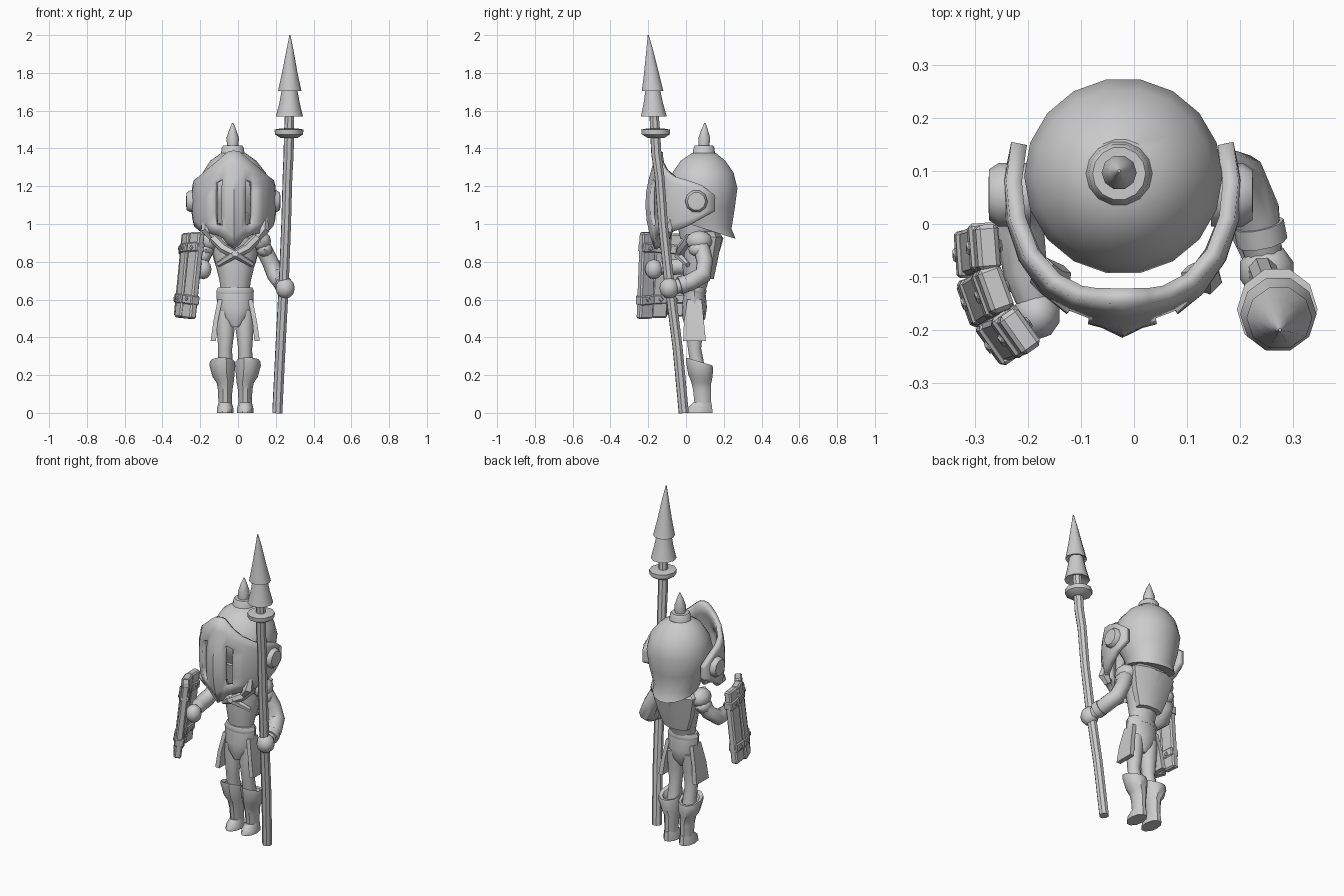
import bpy, bmesh, math
from mathutils import Vector, Matrix

CX = -0.015  # body centre line


def finish(name, bm, angle=38):
    bmesh.ops.recalc_face_normals(bm, faces=bm.faces)
    me = bpy.data.meshes.new(name)
    bm.to_mesh(me)
    bm.free()
    ob = bpy.data.objects.new(name, me)
    bpy.context.collection.objects.link(ob)
    bpy.ops.object.select_all(action='DESELECT')
    ob.select_set(True)
    bpy.context.view_layer.objects.active = ob
    bpy.ops.object.shade_smooth_by_angle(angle=math.radians(angle))
    return ob


def skin(name, rings, warp=None):
    bm = bmesh.new()
    vr = [[bm.verts.new(warp(p) if warp else p) for p in r] for r in rings]
    n = len(vr[0])
    for a, b in zip(vr, vr[1:]):
        for i in range(n):
            bm.faces.new((a[i], a[(i + 1) % n], b[(i + 1) % n], b[i]))
    bm.faces.new(vr[0])
    bm.faces.new(vr[-1])
    return finish(name, bm)


def loft(name, rows, n=12, turn=0.0, warp=None):
    """Stack of level ellipses: (x, y, z, rx, ry)."""
    rings = []
    for x, y, z, rx, ry in rows:
        rings.append([Vector((x + rx * math.cos(turn + math.tau * i / n),
                              y + ry * math.sin(turn + math.tau * i / n), z))
                      for i in range(n)])
    return skin(name, rings, warp)


def tube(name, rows, n=8):
    """Round, twist-free section along a path: (x, y, z, r)."""
    pts = [Vector(r[:3]) for r in rows]
    rings, q, last = [], None, None
    for i, r in enumerate(rows):
        d = pts[min(i + 1, len(pts) - 1)] - pts[max(i - 1, 0)]
        d = d.normalized() if d.length > 1e-6 else last
        q = last.rotation_difference(d) @ q if last else d.to_track_quat('Z', 'Y')
        last = d
        rings.append([pts[i] + q @ Vector((r[3] * math.cos(math.tau * k / n),
                                           r[3] * math.sin(math.tau * k / n), 0)) for k in range(n)])
    return skin(name, rings)


def ball(name, c, s, n=10):
    bm = bmesh.new()
    bmesh.ops.create_uvsphere(bm, u_segments=n, v_segments=6, radius=1,
                              matrix=Matrix.Translation(c) @ Matrix.Diagonal((*s, 1)))
    return finish(name, bm)


# Helmet dome, dropping toward the nape
def nape(p):
    k = max(0, min(1, (1.16 - p.z) / 0.16))
    return Vector((p.x, p.y, p.z - 0.32 * k * (p.y - 0.08)))


loft("helmet_dome", [(-0.02, 0.12, 0.98, 0.13, 0.145), (-0.02, 0.105, 1.02, 0.14, 0.138),
                     (-0.02, 0.095, 1.1, 0.172, 0.165), (-0.02, 0.09, 1.19, 0.187, 0.185),
                     (-0.02, 0.09, 1.27, 0.168, 0.165), (-0.025, 0.09, 1.335, 0.122, 0.12),
                     (-0.025, 0.095, 1.375, 0.065, 0.065)], 18, warp=nape)
loft("helmet_collar", [(-0.028, 0.095, 1.34, 0.068, 0.066), (-0.028, 0.095, 1.405, 0.058, 0.056),
                       (-0.028, 0.095, 1.415, 0.05, 0.05)], 14)
loft("helmet_spike", [(-0.028, 0.095, 1.41, 0.03, 0.03), (-0.028, 0.097, 1.455, 0.033, 0.033),
                      (-0.028, 0.098, 1.5, 0.018, 0.018), (-0.028, 0.1, 1.536, 0.003, 0.003)], 10)

# Visor: curved shell with slots, high and pointed at the middle
TOP = [(0, 1.385), (9, 1.38), (17, 1.36), (27, 1.33), (42, 1.29), (60, 1.25), (78, 1.23), (95, 1.205), (112, 1.15)]
BOT = [0.87, 0.895, 0.93, 0.945, 0.955, 0.965, 0.99, 1.03, 1.07]
half = [(a, t, b) for (a, t), b in zip(TOP, BOT)]
cols = [(-a, t, b) for a, t, b in half[:0:-1]] + half
bm = bmesh.new()
grid = []
for a, t, b in cols:
    th = math.radians(a)
    ridge = 0.06 if a == 0 else 0
    col = []
    for k in range(8):
        z = b + (t - b) * k / 7
        s = 1 - 1.9 * max(0, z - 1.14) ** 1.6 - 2.2 * max(0, 1.08 - z) ** 1.6
        s *= 1 + ridge * min(1, (t - z) * 4)
        col.append(bm.verts.new((-0.022 + 0.21 * s * math.sin(th), 0.06 - 0.245 * s * math.cos(th), z)))
    grid.append(col)
for i in range(len(cols) - 1):
    mid = abs(cols[i][0] + cols[i + 1][0]) / 2
    for k in range(7):
        if mid == 22 and 1 <= k <= 4:
            continue
        bm.faces.new((grid[i][k], grid[i + 1][k], grid[i + 1][k + 1], grid[i][k + 1]))
visor = finish("visor", bm)
m = visor.modifiers.new("thick", 'SOLIDIFY')
m.thickness, m.offset = 0.03, 0


def cuff(p):  # tips the greave tops up at the front
    k = max(0, min(1, (p.z - 0.12) / 0.1))
    return Vector((p.x, p.y, p.z - 0.3 * k * (p.y - 0.07)))


for s, tag in ((-1, "right"), (1, "left")):
    def X(v):
        return CX + s * v

    # Hinge discs and cheek guards
    h = -0.01
    tube(tag + "_hinge", [(X(a) + h, 0.055, 1.12, r) for a, r in
                          ((0.17, 0.06), (0.23, 0.06), (0.248, 0.048), (0.249, 0.03))], 10)
    tube(tag + "_cheek_guard", [(X(0.155), -0.08, 1.03, 0.018), (X(0.15), -0.1, 0.97, 0.034),
                                (X(0.12), -0.1, 0.93, 0.022)], 6)
    # Layered shoulder plates
    ball(tag + "_shoulder_plate", (X(0.135), 0.07, 0.91), (0.058, 0.07, 0.055))
    ball(tag + "_lower_shoulder_plate", (X(0.155), 0.07, 0.865), (0.045, 0.058, 0.04))
    # Chest straps
    tube(tag + "_chest_strap", [(X(0.12), 0.02, 0.93, 0.025), (X(0.06), -0.025, 0.87, 0.026),
                                (X(-0.01), -0.04, 0.835, 0.022), (X(-0.09), 0.01, 0.785, 0.014)], 6)
    # Legs, greaves and feet
    x = X(0.053)
    loft(tag + "_leg", [(x, 0.07, 0.2, 0.04, 0.04), (x, 0.045, 0.34, 0.037, 0.037),
                        (X(0.05), 0.045, 0.44, 0.047, 0.047), (X(0.05), 0.05, 0.54, 0.05, 0.05)], 10)
    loft(tag + "_greave", [(x, 0.09, 0.03, 0.035, 0.045), (x, 0.085, 0.12, 0.038, 0.05),
                           (x, 0.08, 0.16, 0.045, 0.055), (X(0.062), 0.075, 0.19, 0.057, 0.066),
                           (X(0.068), 0.072, 0.25, 0.068, 0.076), (X(0.068), 0.07, 0.272, 0.066, 0.074),
                           (X(0.064), 0.07, 0.265, 0.05, 0.055), (X(0.06), 0.07, 0.23, 0.04, 0.045)], 10, warp=cuff)
    loft(tag + "_boot", [(x, 0.07, 0, 0.044, 0.074), (x, 0.072, 0.025, 0.043, 0.07),
                         (x, 0.087, 0.055, 0.035, 0.05)], 10)
    # Hanging hip panels
    loft(tag + "_hip_panel", [(X(0.116), 0.045, 0.38, 0.02, 0.085), (X(0.104), 0.042, 0.48, 0.017, 0.075),
                              (X(0.08), 0.045, 0.6, 0.017, 0.055)], 4, math.pi / 4)

# Torso, belt and skirt
loft("torso", [(CX, 0.05, 0.64, 0.075, 0.052), (CX, 0.055, 0.7, 0.083, 0.065), (CX, 0.065, 0.77, 0.1, 0.083),
               (CX, 0.08, 0.86, 0.122, 0.1), (CX, 0.09, 0.925, 0.13, 0.108), (CX, 0.09, 0.96, 0.08, 0.075)], 12)
loft("back_plate", [(CX, 0.11, 0.71, 0.085, 0.04), (CX, 0.12, 0.8, 0.12, 0.05),
                    (CX, 0.135, 0.93, 0.155, 0.062), (CX, 0.13, 0.96, 0.11, 0.05)], 8, math.pi / 8)
loft("neck", [(CX, 0.05, 0.92, 0.075, 0.08), (CX, 0.05, 1.06, 0.1, 0.11)], 12)
loft("belt", [(CX, 0.045, 0.63, 0.096, 0.06), (CX, 0.045, 0.645, 0.1, 0.064), (CX, 0.045, 0.665, 0.09, 0.058)], 12)
loft("skirt", [(CX, 0.035, 0.455, 0.025, 0.04), (CX, 0.042, 0.5, 0.07, 0.06),
               (CX, 0.045, 0.56, 0.097, 0.066), (CX, 0.045, 0.64, 0.098, 0.058)], 12)

# Left arm reaching forward to the spear
tube("left_arm", [(0.12, 0.075, 0.9, 0.045), (0.17, 0.1, 0.8, 0.044), (0.2, 0.09, 0.73, 0.047),
                  (0.23, 0.02, 0.69, 0.046), (0.245, -0.06, 0.665, 0.036)], 10)
ball("left_fist", (0.25, -0.088, 0.66), (0.053, 0.053, 0.056))
tube("left_cuff", [(0.235, 0.0, 0.685, 0.048), (0.242, -0.035, 0.675, 0.048)], 10)

# Right arm bent forward into the shield
tube("right_arm", [(-0.15, 0.075, 0.9, 0.042), (-0.19, 0.05, 0.82, 0.042), (-0.215, -0.01, 0.775, 0.046),
                   (-0.205, -0.09, 0.77, 0.042), (-0.19, -0.14, 0.765, 0.034)], 10)
ball("right_fist", (-0.183, -0.17, 0.76), (0.045, 0.048, 0.053))

# Shield of three rough planks, gently arched, with crossbars and rivets
u = Vector((0.34, -0.94, 0)).normalized()
v = Vector((0.095, 0.05, 1)).normalized()
n = u.cross(v).normalized()  # outward
u = v.cross(n)
frame = Matrix.Translation((-0.28, -0.135, 0.733)) @ Matrix((u, n, v)).transposed().to_4x4()


def slabs(name, rows, bevel):
    bm = bmesh.new()
    for px, thick, pz, sx, sz, roll in rows:
        arch = Matrix.Translation((px, -2 * px * px, pz)) @ Matrix.Rotation(-3.2 * px, 4, 'Z')
        bmesh.ops.create_cube(bm, size=1, matrix=frame @ arch @ Matrix.Rotation(roll, 4, 'Y')
                              @ Matrix.Diagonal((sx, thick, sz, 1)))
    bmesh.ops.bevel(bm, geom=bm.edges[:], offset=bevel, segments=1, affect='EDGES')
    return finish(name, bm, 25)


SPOTS = (-0.085, 0, 0.085)
slabs("shield_planks", [(-0.085, 0.042, 0.0, 0.086, 0.44, 0.02), (0, 0.046, -0.005, 0.088, 0.45, -0.01),
                        (0.085, 0.042, -0.005, 0.086, 0.46, 0.015)], 0.008)
slabs("shield_crossbars", [(a, 0.056, z + a * r, 0.088, 0.05, -r) for a in SPOTS
                           for z, r in ((0.14, 0.05), (-0.13, -0.06))], 0.006)
slabs("shield_rivets", [(a, 0.068, z, 0.022, 0.022, 0.78) for a in SPOTS for z in (0.14, -0.13)], 0.004)

# Spear: slightly bent shaft, disc guard and two stacked points
tube("spear_shaft", [(0.208, -0.012, 0.0, 0.028), (0.225, -0.045, 0.35, 0.028), (0.243, -0.09, 0.7, 0.028),
                     (0.255, -0.122, 1.0, 0.027), (0.262, -0.14, 1.25, 0.027), (0.268, -0.157, 1.37, 0.028),
                     (0.27, -0.163, 1.48, 0.028), (0.273, -0.17, 1.6, 0.025)], 8)
loft("spear_guard", [(0.27, -0.158, 1.455, 0.045, 0.045), (0.27, -0.16, 1.475, 0.075, 0.078),
                     (0.27, -0.161, 1.5, 0.076, 0.08), (0.27, -0.162, 1.505, 0.05, 0.05)], 10)
loft("lower_spear_point", [(0.272, -0.17, 1.59, 0.03, 0.03), (0.272, -0.17, 1.568, 0.072, 0.072),
                           (0.273, -0.173, 1.64, 0.054, 0.054), (0.273, -0.176, 1.715, 0.04, 0.04)], 10)
loft("upper_spear_point", [(0.274, -0.176, 1.73, 0.03, 0.03), (0.274, -0.177, 1.705, 0.062, 0.06),
                           (0.274, -0.183, 1.8, 0.041, 0.041), (0.275, -0.192, 1.92, 0.019, 0.019),
                           (0.275, -0.2, 2.0, 0.003, 0.003)], 10)
